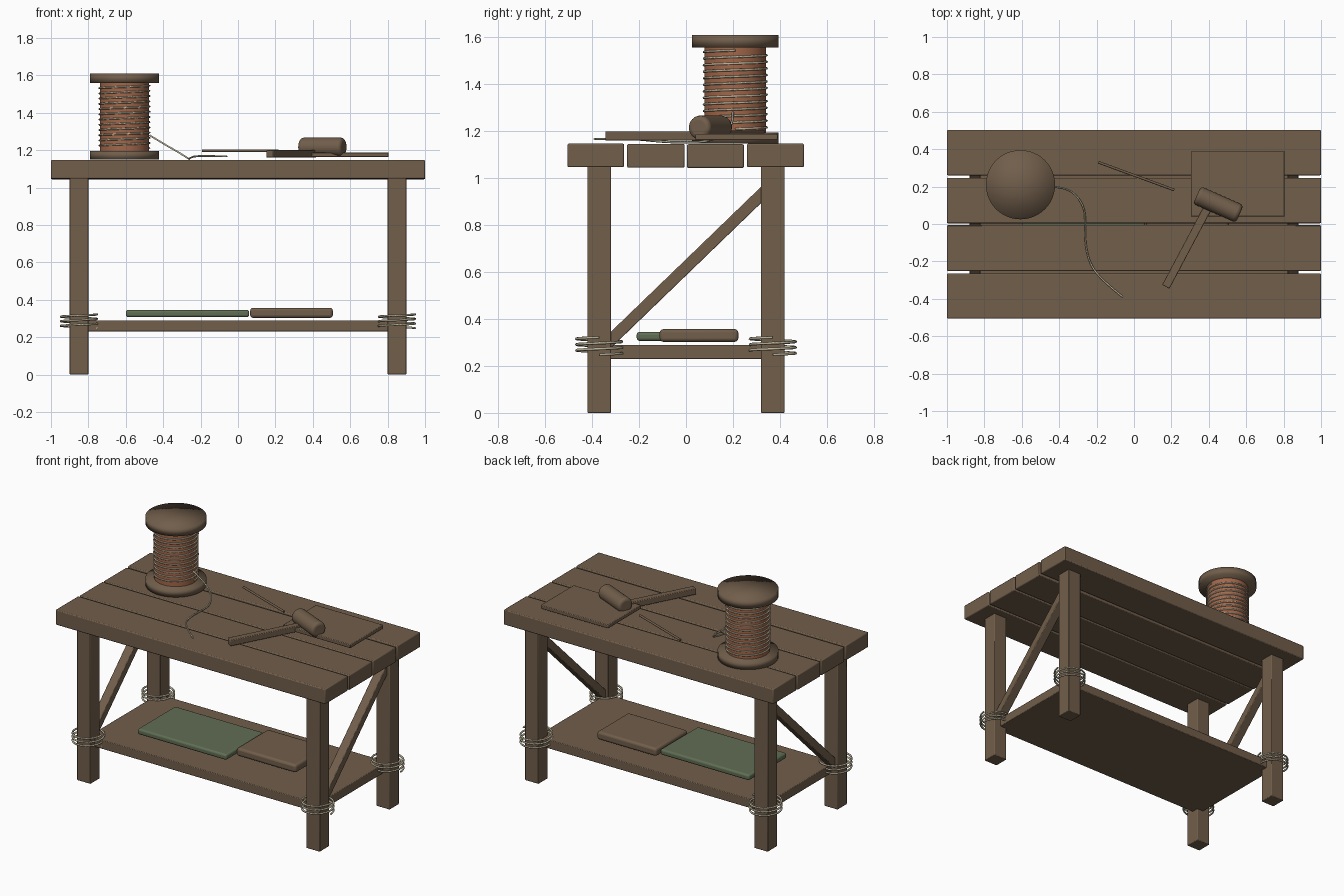
import bpy, math
from mathutils import Vector

if "Cube" in bpy.data.objects:
    bpy.data.objects.remove(bpy.data.objects["Cube"])


def material(name, rgb):
    m = bpy.data.materials.new(name)
    m.diffuse_color = (*rgb, 1)
    m.use_nodes = True
    m.node_tree.nodes["Principled BSDF"].inputs["Base Color"].default_value = m.diffuse_color
    return m


WOOD = material("brown wood", (0.165, 0.112, 0.070))
COPPER = material("copper", (0.36, 0.135, 0.068))
WIRE = material("pale wire", (0.50, 0.45, 0.32))
GREEN = material("green cloth", (0.118, 0.155, 0.088))


def finish(ob, name, mat, bevel=0, segments=2, angle=35):
    ob.name = name
    ob.data.materials.append(mat)
    if bevel:
        b = ob.modifiers.new("bevel", 'BEVEL')
        b.width, b.segments = bevel, segments
        b.limit_method = 'ANGLE'
    if angle:
        bpy.ops.object.shade_smooth_by_angle(angle=math.radians(angle))
    else:
        bpy.ops.object.shade_smooth()
    return ob


def box(name, x, y, z, mat=WOOD, bevel=0.004, segments=2, rot=(0, 0, 0)):
    """Box from three (min, max) ranges, rotated about its centre."""
    c = [(a + b) / 2 for a, b in (x, y, z)]
    bpy.ops.mesh.primitive_cube_add(size=1, location=c, rotation=rot)
    ob = bpy.context.object
    ob.scale = [b - a for a, b in (x, y, z)]
    bpy.ops.object.transform_apply(location=False, rotation=False, scale=True)
    return finish(ob, name, mat, bevel, segments)


def cylinder(name, r, depth, loc, mat, rot=(0, 0, 0), bevel=0, angle=35, sides=48):
    bpy.ops.mesh.primitive_cylinder_add(vertices=sides, radius=r, depth=depth, location=loc,
                                        rotation=rot, end_fill_type='TRIFAN')
    return finish(bpy.context.object, name, mat, bevel, 3, angle)


def strand(name, pts, r, mat=WIRE, kind='POLY'):
    cu = bpy.data.curves.new(name, 'CURVE')
    cu.dimensions = '3D'
    cu.bevel_depth, cu.bevel_resolution = r, 1
    cu.use_fill_caps = True
    sp = cu.splines.new(kind)
    sp.points.add(len(pts) - 1)
    for p, co in zip(sp.points, pts):
        p.co = (*co, 1)
    if kind == 'NURBS':
        sp.order_u, sp.use_endpoint_u, sp.resolution_u = 3, True, 6
    cu.materials.append(mat)
    ob = bpy.data.objects.new(name, cu)
    bpy.context.collection.objects.link(ob)
    return ob


def helix(cx, cy, r, z0, z1, turns, steps=28, start=0):
    n = int(turns * steps)
    return [(cx + r * math.cos(start + 2 * math.pi * i / steps),
             cy + r * math.sin(start + 2 * math.pi * i / steps),
             z0 + (z1 - z0) * i / n) for i in range(n + 1)]


# Tabletop planks, the inner two slightly lower
for i, (y0, y1, dz) in enumerate([(-0.505, -0.264, 0), (-0.251, -0.006, -0.002),
                                  (0.004, 0.247, -0.003), (0.26, 0.503, 0)]):
    box(f"top_plank_{i + 1}", (-1, 1), (y0, y1), (1.047 + dz, 1.148 + dz), bevel=0.006)

# Legs with loose wire lashings
for sx in (-1, 1):
    for sy in (-1, 1):
        cx, cy = sx * 0.85, sy * 0.37
        side = ("left" if sx < 0 else "right") + ("_front" if sy < 0 else "_back")
        box(f"{side}_leg", (cx - 0.05, cx + 0.05), (cy - 0.05, cy + 0.05), (0, 1.05))
        strand(f"{side}_lashing", helix(cx, cy, 0.097, 0.248, 0.322, 3), 0.006)

# Lower shelf and the diagonal end braces
box("shelf", (-0.85, 0.85), (-0.37, 0.37), (0.23, 0.29))
for sx in (-1, 1):
    box("right_brace" if sx > 0 else "left_brace", (sx * 0.85 - 0.03, sx * 0.85 + 0.03),
        (-0.47, 0.47), (0.595, 0.645), rot=(math.radians(44), 0, 0))

# Folded goods on the shelf
box("green_cloth", (-0.6, 0.06), (-0.21, 0.19), (0.307, 0.345), GREEN, 0.012, 3)
box("shelf_bundle", (0.065, 0.507), (-0.112, 0.223), (0.303, 0.357), WOOD, 0.015, 3)

# Spool with copper core and wound wire
SX, SY = -0.607, 0.21
cylinder("spool_lower_flange", 0.185, 0.047, (SX, SY, 1.1725), WOOD, angle=0)
cylinder("spool_upper_flange", 0.185, 0.052, (SX, SY, 1.584), WOOD, angle=0)
cylinder("spool_core", 0.132, 0.39, (SX, SY, 1.375), COPPER)
strand("spool_winding", helix(SX, SY, 0.134, 1.21, 1.545, 12, 36), 0.005)

# Loose wire end trailing over the table
strand("loose_wire", [(-0.473, 0.20, 1.28), (-0.40, 0.20, 1.235), (-0.32, 0.17, 1.19),
                      (-0.265, 0.09, 1.155), (-0.26, 0.0, 1.152), (-0.262, -0.10, 1.155),
                      (-0.235, -0.22, 1.168), (-0.16, -0.31, 1.168), (-0.06, -0.39, 1.167)],
       0.005, kind='NURBS')

# Thin rod lying on the table
a, b = Vector((-0.19, 0.33, 1.197)), Vector((0.215, 0.182, 1.197))
rod = cylinder("thin_rod", 0.007, (b - a).length, (a + b) / 2, WOOD, sides=12)
rod.rotation_euler = (b - a).to_track_quat('Z', 'Y').to_euler()

# Flat work board
box("work_board", (0.305, 0.805), (0.04, 0.39), (1.163, 1.188))

# Mallet
cylinder("mallet_head", 0.051, 0.25, (0.451, 0.104, 1.216), WOOD,
         rot=(0, math.pi / 2, math.radians(-24)), bevel=0.018, sides=32)
box("mallet_handle", (0.285 - 0.245, 0.285 + 0.245), (-0.141, -0.097), (1.16, 1.2),
    rot=(0, 0, math.radians(62)))
